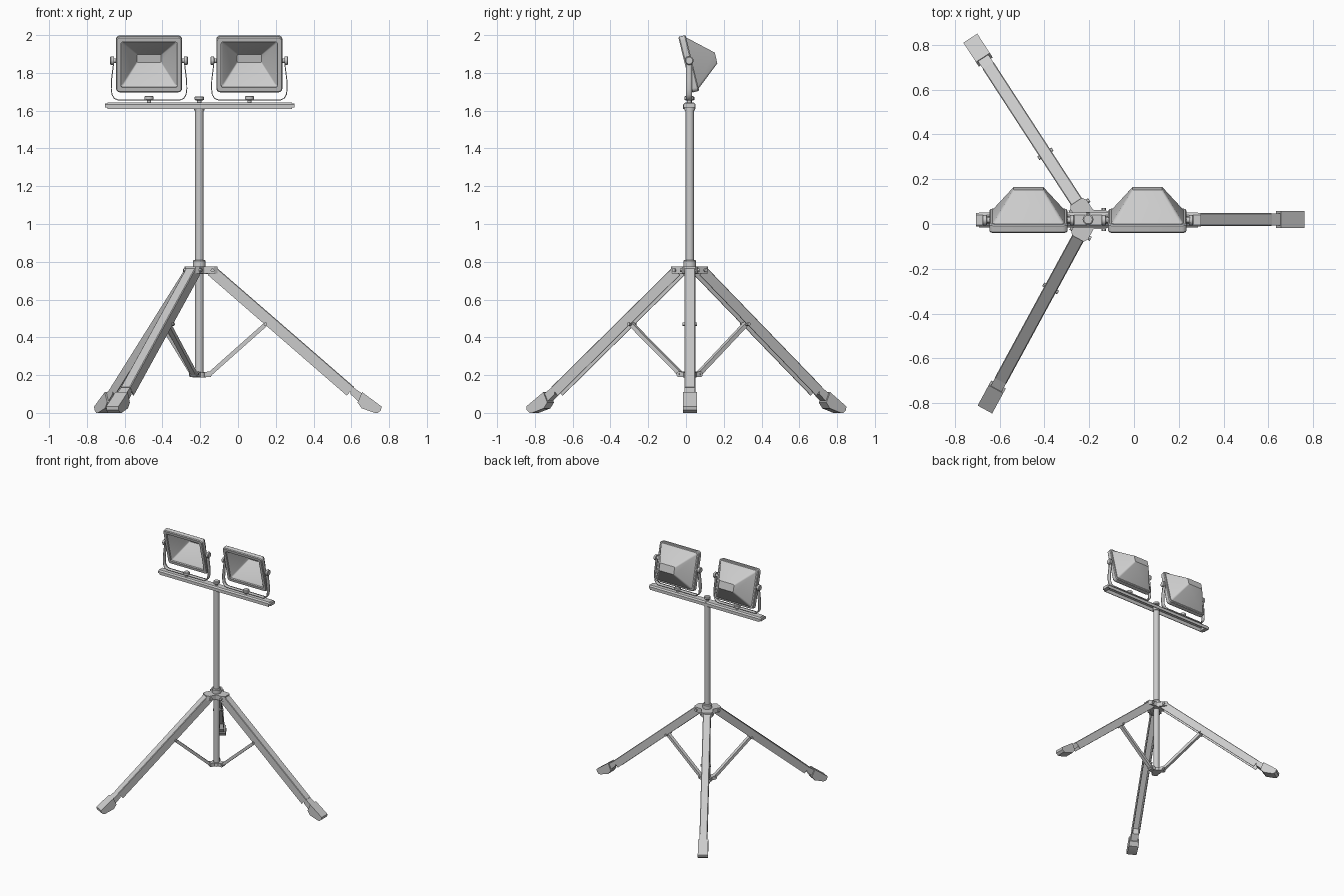
import bpy, bmesh
from math import radians, sin, cos, pi
from mathutils import Matrix, Vector

if "Cube" in bpy.data.objects:
    bpy.data.objects.remove(bpy.data.objects["Cube"])

PX, PY = -0.205, 0.02                      # pole position
BASE = Matrix.Translation((PX, PY, 0))


def finish(name, bm):
    bmesh.ops.recalc_face_normals(bm, faces=bm.faces)
    me = bpy.data.meshes.new(name)
    bm.to_mesh(me)
    bm.free()
    ob = bpy.data.objects.new(name, me)
    bpy.context.collection.objects.link(ob)
    return ob


def axes(x, y, z, origin=(0, 0, 0)):
    m = Matrix((x, y, z)).transposed().to_4x4()
    m.translation = origin
    return m


def skin(name, loops, M, cap=True):
    """Bridge a list of equal-length closed loops, capping both ends."""
    bm = bmesh.new()
    rings = [[bm.verts.new(M @ Vector(p)) for p in lp] for lp in loops]
    n = len(rings[0])
    for a, b in zip(rings, rings[1:]):
        for i in range(n):
            bm.faces.new((a[i], a[(i + 1) % n], b[(i + 1) % n], b[i]))
    if cap:
        bm.faces.new(rings[0])
        bm.faces.new(rings[-1])
    return finish(name, bm)


def prism(name, pts, lo, hi, M=BASE):
    """Profile in local x/z, extruded along local y."""
    return skin(name, [[(a, c, b) for a, b in pts] for c in (lo, hi)], M)


def rod(name, p, q, steps, M=BASE, n=20):
    """Turned part from p to q; steps are (fraction, radius)."""
    p, q = Vector(p), Vector(q)
    d = q - p
    rot = d.to_track_quat('Z', 'Y').to_matrix()
    loops = [[p + d * t + rot @ Vector((r * cos(2 * pi * i / n), r * sin(2 * pi * i / n), 0))
              for i in range(n)] for t, r in steps]
    return skin(name, loops, M)


def rounded(hw, hh, y, r, dz=0.0, seg=4):
    pts = []
    for k, (sx, sz) in enumerate(((1, 1), (-1, 1), (-1, -1), (1, -1))):
        for i in range(seg + 1):
            a = (k + i / seg) * pi / 2
            pts.append((sx * (hw - r) + r * cos(a), y, dz + sz * (hh - r) + r * sin(a)))
    return pts


def channel(w, d, t, ch=0.004):
    """U section open at the bottom, top at z = 0."""
    return [(-w, -d), (-w, -ch), (-w + ch, 0), (w - ch, 0), (w, -ch), (w, -d),
            (w - t, -d), (w - t, -t), (-w + t, -t), (-w + t, -d)]


KNOB = [(0, .011), (.4, .011), (.42, .02), (.5, .024), (.9, .024), (1, .019)]
TUBE = [(0, 1), (1, 1)]


def tube(r):
    return [(t, r) for t, _ in TUBE]


# Central pole with collars
rod("pole", (0, 0, .19), (0, 0, 1.625), tube(.0225), n=28)
rod("pole_collar", (0, 0, .77), (0, 0, .81), [(0, .034), (.85, .034), (1, .029)], n=28)
rod("hub_core", (0, 0, .735), (0, 0, .775), tube(.05), n=24)
rod("lower_collar", (0, 0, .188), (0, 0, .215), tube(.035), n=24)

# Three legs with hub arms, struts, pins and feet
top, end = Vector((.085, 0, .775)), Vector((.82, 0, .137))
run = (end - top).normalized()
up = Vector((-run.z, 0, run.x))
for k, ang in enumerate((0, 123, -118.5)):
    M = BASE @ Matrix.Rotation(radians(ang), 4, 'Z')
    flat = M @ axes((1, 0, 0), (0, 0, 1), (0, 1, 0))
    prism(f"hub_arm_{k}", [(0, -.042), (.078, -.042), (.096, -.03), (.096, .03),
                           (.078, .042), (0, .042)], .738, .775, flat)
    rod(f"hub_bolt_{k}", (.07, -.052, .755), (.07, .052, .755), tube(.01), M, 12)
    prism(f"leg_{k}", channel(.029, .06, .005), 0, (end - top).length,
          M @ axes((0, 1, 0), run, up, top))
    # strut from the lower collar to the leg
    a, b = Vector((.055, 0, .205)), Vector((.355, 0, .472))
    d = (b - a).normalized()
    prism(f"strut_{k}", [(-.014, -.011), (.014, -.011), (.014, .011), (-.014, .011)],
          -.01, (b - a).length + .008, M @ axes((0, 1, 0), d, Vector((-d.z, 0, d.x)), a))
    prism(f"collar_lug_{k}", [(.02, .19), (.06, .19), (.068, .2), (.068, .212), (.058, .22), (.02, .215)],
          -.021, .021, M)
    rod(f"strut_pin_{k}", (.35, -.038, .47), (.35, .038, .47), tube(.009), M, 12)
    rod(f"collar_pin_{k}", (.056, -.026, .206), (.056, .026, .206), tube(.006), M, 10)
    # foot: neck plugged in the leg and wider ground pad
    prism(f"foot_neck_{k}", [(.80, .146), (.88, .09), (.87, .035), (.80, .1)], -.0275, .0275, M)
    prism(f"foot_pad_{k}", [(.862, .11), (.965, .034), (.962, .014), (.945, 0), (.93, 0),
                            (.86, .024), (.838, .055)], -.037, .037, M)

# Crossbar: downward channel with end plugs and centre knob
bar = axes((0, 1, 0), (1, 0, 0), (0, 0, 1), (-.203, PY - .002, 1.642))
prism("crossbar", channel(.033, .034, .005, .01), -.488, .488, bar)
for s in (-1, 1):
    lo, hi = sorted((s * .47, s * .502))
    prism("crossbar_end_plug", [(-.03, -.026), (-.03, -.01), (-.022, -.003), (.022, -.003),
                                (.03, -.01), (.03, -.026)], lo, hi, bar)
rod("crossbar_socket", (0, 0, 1.6), (0, 0, 1.638), tube(.027))
rod("centre_knob", (0, 0, 1.64), (0, 0, 1.676), KNOB)

# Two floodlights
for side, x in (("left", -.471), ("right", .06)):
    M = Matrix.Translation((x, -.005, 1.843)) @ Matrix.Rotation(radians(13.8), 4, 'X')
    skin(f"{side}_lamp_housing", [
        rounded(.064, .022, .152, .006, -.003),      # reflector floor
        rounded(.138, .114, .02, .008),
        rounded(.149, .124, .012, .01),
        rounded(.149, .124, 0, .01),
        rounded(.17, .147, 0, .018),                 # front rim
        rounded(.175, .152, .006, .022),
        rounded(.175, .152, .034, .022),
        rounded(.17, .147, .04, .018),
        rounded(.16, .139, .04, .014),
        rounded(.073, .036, .16, .01, -.004),        # tapered back
        rounded(.066, .029, .168, .008, -.004)], M)

    # U-shaped mounting strap
    Y = Matrix.Translation((x, PY - .003, 0))
    half = [(.189, 1.885), (.189, 1.84), (.199, 1.76), (.2, 1.715), (.196, 1.685),
            (.184, 1.665), (.165, 1.657)]
    path = half + [(-a, b) for a, b in reversed(half)]
    bm = bmesh.new()
    cols = [[bm.verts.new(Y @ Vector((a, w, b))) for w in (-.016, .016)] for a, b in path]
    for p, q in zip(cols, cols[1:]):
        bm.faces.new((p[0], p[1], q[1], q[0]))
    strap = finish(f"{side}_lamp_strap", bm)
    sol = strap.modifiers.new("thickness", 'SOLIDIFY')
    sol.thickness, sol.offset = .005, 0

    # pivot knobs and base bolt
    for s in (-1, 1):
        rod(f"{side}_pivot_knob", (s * .165, 0, 1.865), (s * .206, 0, 1.865),
            [(0, .012), (.5, .012), (.52, .023), (.9, .023), (1, .018)], Y)
    rod(f"{side}_base_bolt", (0, 0, 1.638), (0, 0, 1.678), KNOB, Y)

# Smooth the round parts, keep hard edges
for ob in bpy.data.objects:
    ob.select_set(True)
    bpy.context.view_layer.objects.active = ob
bpy.ops.object.shade_smooth_by_angle(angle=radians(30))
